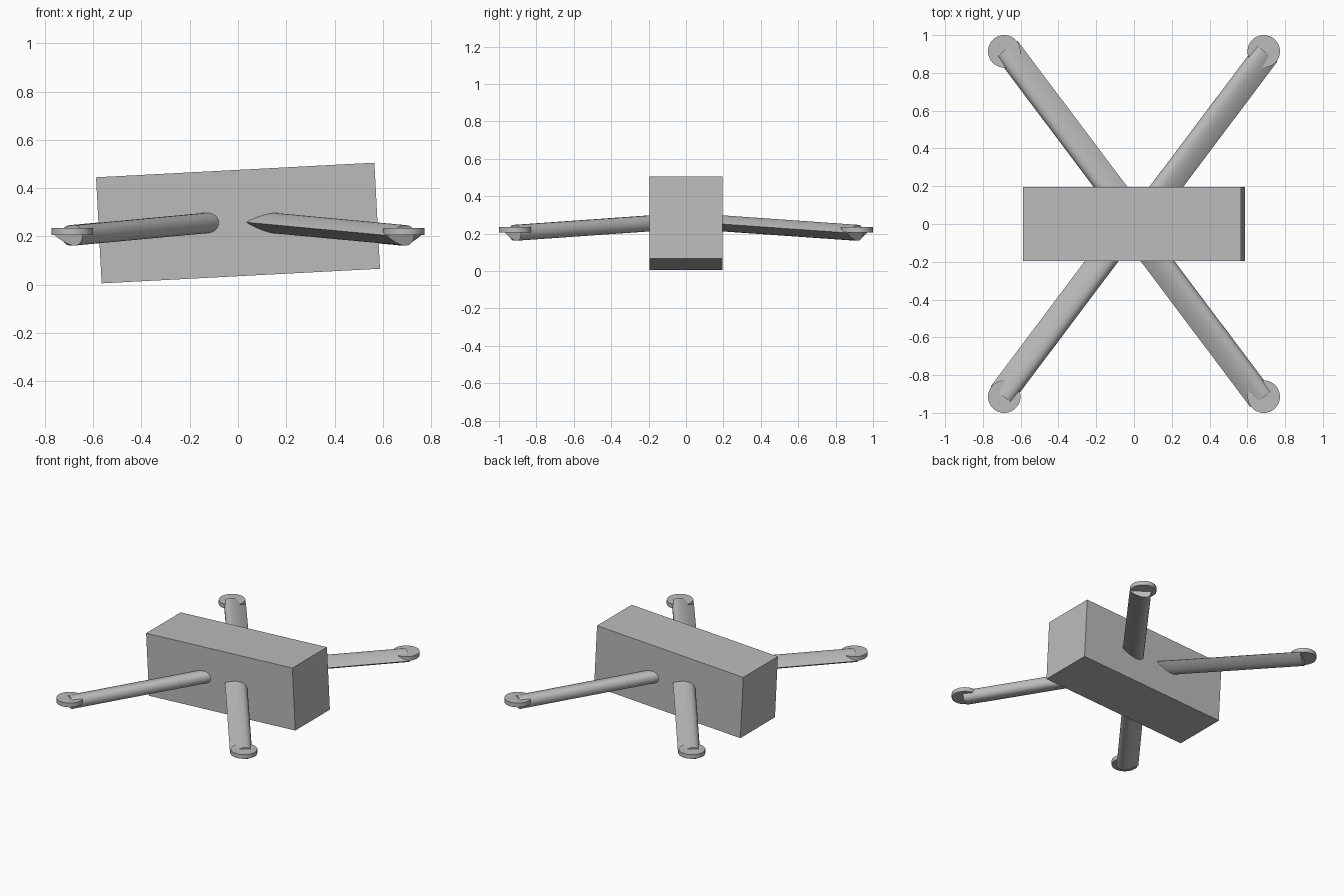
import bpy, bmesh, math
from mathutils import Vector, Matrix

cube = bpy.data.objects.get("Cube")
if cube:
    bpy.data.objects.remove(cube, do_unlink=True)

grey = bpy.data.materials.new("plain_grey")
grey.use_nodes = True
COLOUR = (0.5, 0.5, 0.5, 1.0)
grey.diffuse_color = COLOUR
grey.node_tree.nodes["Principled BSDF"].inputs["Base Color"].default_value = COLOUR


def add_object(name, bm, smooth=False):
    bmesh.ops.recalc_face_normals(bm, faces=bm.faces)
    mesh = bpy.data.meshes.new(name)
    bm.to_mesh(mesh)
    bm.free()
    mesh.materials.append(grey)
    obj = bpy.data.objects.new(name, mesh)
    bpy.context.collection.objects.link(obj)
    if smooth:
        bpy.ops.object.select_all(action="DESELECT")
        obj.select_set(True)
        bpy.context.view_layer.objects.active = obj
        bpy.ops.object.shade_smooth_by_angle(angle=math.radians(35))
    return obj


def streamlined_section(chord, thickness, steps=16):
    """Teardrop outline as (distance behind the nose, height) pairs."""
    def half(t):
        return 5 * thickness * (0.2969 * math.sqrt(t) - 0.126 * t - 0.3516 * t ** 2
                                + 0.2843 * t ** 3 - 0.1036 * t ** 4)
    ts = [(1 - math.cos(math.pi * i / steps)) / 2 for i in range(steps + 1)]
    upper = [(t * chord, half(t)) for t in ts]
    lower = [(t * chord, -half(t)) for t in reversed(ts[1:-1])]
    return upper + lower


def add_arm(name, root, tip, forward_x):
    axis = (tip - root).normalized()
    up = Vector((0, 0, 1))
    nose = axis.cross(up).normalized()
    if nose.x * forward_x < 0:
        nose.negate()
    lift = axis.cross(nose).normalized()
    bm = bmesh.new()
    rings = []
    for centre in (root, tip):
        rings.append([bm.verts.new(centre + nose * (0.053 - d) + lift * h)
                      for d, h in streamlined_section(0.143, 0.085)])
    count = len(rings[0])
    for i in range(count):
        j = (i + 1) % count
        bm.faces.new((rings[0][i], rings[0][j], rings[1][j], rings[1][i]))
    for ring in rings:
        bm.faces.new(ring)
    add_object(name, bm, smooth=True)


def add_disc(name, x, y):
    bm = bmesh.new()
    bmesh.ops.create_cone(bm, cap_ends=True, segments=48, radius1=0.086,
                          radius2=0.086, depth=0.03,
                          matrix=Matrix.Translation((x, y, 0.22)))
    add_object(name, bm, smooth=True)


# Body: a box pitched slightly up toward +x
bm = bmesh.new()
bmesh.ops.create_cube(bm, size=1)
bmesh.ops.scale(bm, vec=(1.155, 0.39, 0.44), verts=bm.verts)
bmesh.ops.rotate(bm, matrix=Matrix.Rotation(math.radians(-3), 3, "Y"), verts=bm.verts)
bmesh.ops.translate(bm, vec=(0, 0, 0.255), verts=bm.verts)
add_object("body", bm)

# Four streamlined arms, each carrying a rotor disc
for end, sy in (("front", -1), ("back", 1)):
    for side, sx in (("left", 1), ("right", -1)):
        x, y = 0.687 * sx, 0.914 * sy
        add_arm(f"{end}_{side}_arm", Vector((0, 0, 0.268)), Vector((x, y, 0.204)), -sy)
        add_disc(f"{end}_{side}_rotor_disc", x, y)
